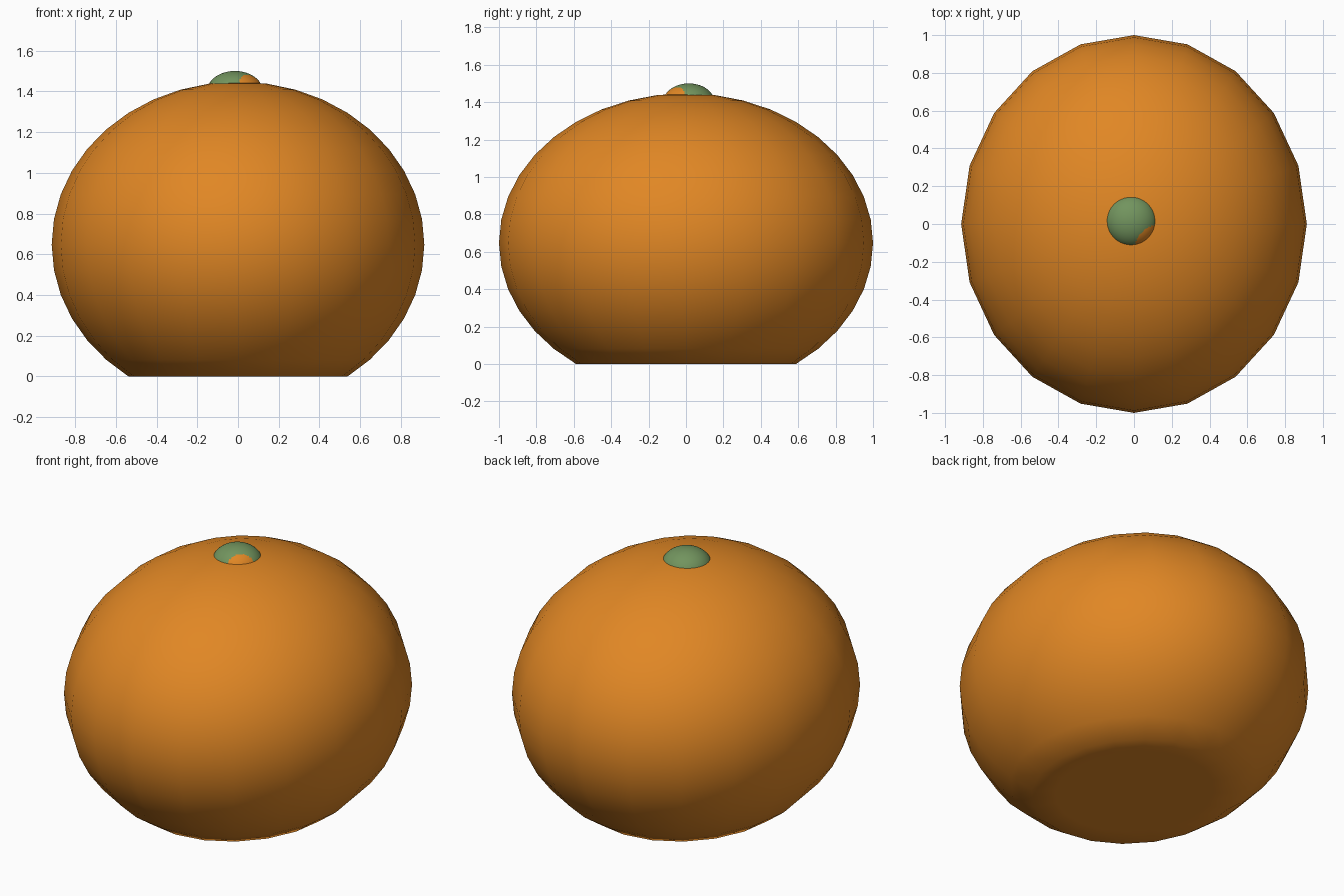
import bpy, bmesh, math
from mathutils import Matrix, Vector

if "Cube" in bpy.data.objects:
    bpy.data.objects.remove(bpy.data.objects["Cube"])


def material(name, rgb):
    m = bpy.data.materials.new(name)
    m.diffuse_color = (*rgb, 1)
    m.use_nodes = True
    m.node_tree.nodes["Principled BSDF"].inputs["Base Color"].default_value = m.diffuse_color
    return m


ORANGE = material("orange_peel", (0.75, 0.242, 0.018))
GREEN = material("stem_green", (0.168, 0.296, 0.112))


def ellipsoid(name, segs, rings, radii, centre, mats, edit):
    """Smooth ellipsoid, adjusted by edit(bm) before it becomes an object."""
    bm = bmesh.new()
    bmesh.ops.create_uvsphere(bm, u_segments=segs, v_segments=rings, radius=1)
    bm.transform(Matrix.Translation(centre) @ Matrix.Diagonal((*radii, 1)))
    edit(bm)
    for f in bm.faces:
        f.smooth = True
    me = bpy.data.meshes.new(name)
    bm.to_mesh(me)
    bm.free()
    for m in mats:
        me.materials.append(m)
    ob = bpy.data.objects.new(name, me)
    bpy.context.collection.objects.link(ob)
    return ob


# Fruit body: squashed sphere, flattened where it rests on the ground
def flatten_base(bm):
    for v in bm.verts:
        v.co.z = max(v.co.z, 0.0)


ellipsoid("fruit_body", 20, 20, (0.915, 1.0, 0.8),
          (0, 0, 0.8 * math.cos(math.radians(36))), [ORANGE], flatten_base)

# Stem button: small green dome with an orange patch at its front right
STEM = Vector((-0.015, 0.015, 1.40))


def paint_patch(bm):
    low = [v for v in bm.verts if v.co.z < STEM.z - 0.01]
    bmesh.ops.delete(bm, geom=low, context='VERTS')
    for f in bm.faces:
        p = f.calc_center_median() - STEM
        u, w = (p.x - p.y) / math.sqrt(2), (p.x + p.y) / math.sqrt(2)
        if ((u - 0.125) / 0.045) ** 2 + (w / 0.08) ** 2 < 1:
            f.material_index = 1


ellipsoid("stem_button", 64, 48, (0.137, 0.137, 0.10), STEM,
          [GREEN, ORANGE], paint_patch)
